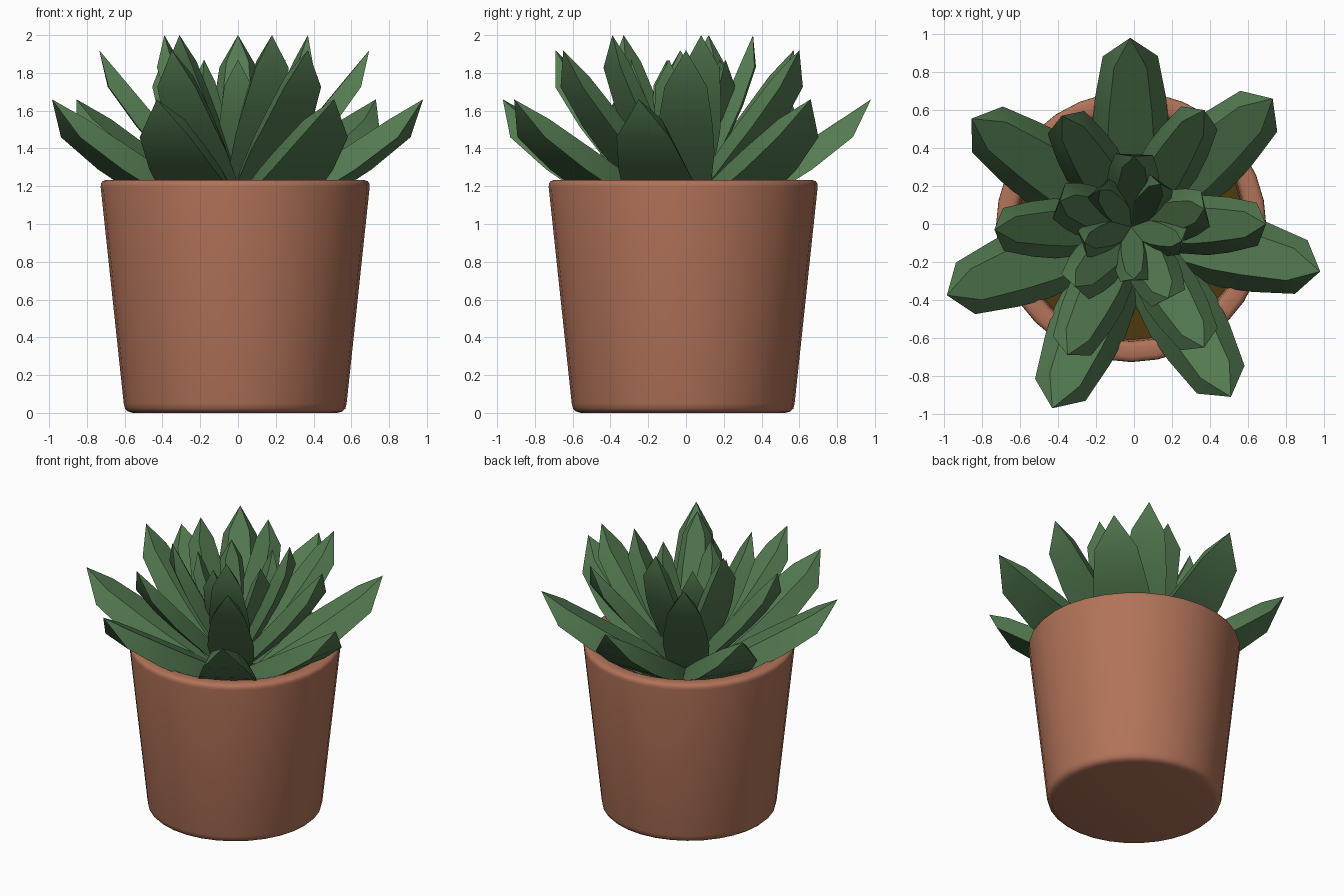
import bpy, bmesh, math
from mathutils import Vector

if "Cube" in bpy.data.objects:
    bpy.data.objects.remove(bpy.data.objects["Cube"])

CX, CY = -0.015, -0.015


def material(name, rgb):
    m = bpy.data.materials.new(name)
    m.diffuse_color = (*rgb, 1)
    m.use_nodes = True
    m.node_tree.nodes["Principled BSDF"].inputs["Base Color"].default_value = m.diffuse_color
    return m


TERRACOTTA = material("terracotta", (0.44, 0.17, 0.10))
GREEN = material("leaf green", (0.088, 0.195, 0.083))
SOIL = material("soil brown", (0.075, 0.042, 0.004))


def make_object(name, bm, mat, angle):
    bmesh.ops.recalc_face_normals(bm, faces=bm.faces)
    mesh = bpy.data.meshes.new(name)
    bm.to_mesh(mesh)
    bm.free()
    mesh.materials.append(mat)
    ob = bpy.data.objects.new(name, mesh)
    bpy.context.collection.objects.link(ob)
    for o in bpy.context.selected_objects:
        o.select_set(False)
    ob.select_set(True)
    bpy.context.view_layer.objects.active = ob
    bpy.ops.object.shade_smooth_by_angle(angle=math.radians(angle))
    return ob


def lathe(name, profile, mat, sides=32):
    """Revolve (radius, z) points that start and end on the axis."""
    bm = bmesh.new()
    rings = []
    for r, z in profile:
        if r == 0:
            rings.append([bm.verts.new((CX, CY, z))] * sides)
        else:
            rings.append([bm.verts.new((CX + r * math.cos(2 * math.pi * i / sides),
                                        CY + r * math.sin(2 * math.pi * i / sides), z))
                          for i in range(sides)])
    for a, b in zip(rings, rings[1:]):
        for i in range(sides):
            j = (i + 1) % sides
            bm.faces.new(list(dict.fromkeys((a[i], a[j], b[j], b[i]))))
    return make_object(name, bm, mat, 60)


# Tapered pot with rounded foot and rim, hollow at the top
lathe("pot", [(0, 0.0), (0.54, 0.0), (0.567, 0.007), (0.583, 0.022), (0.59, 0.05),
              (0.712, 1.195), (0.711, 1.213), (0.703, 1.226), (0.685, 1.233),
              (0.632, 1.233), (0.616, 1.227), (0.606, 1.214), (0.602, 1.195),
              (0.59, 1.03), (0, 1.03)], TERRACOTTA)
# Soil surface
lathe("soil", [(0, 1.04), (0.585, 1.04), (0.597, 1.09), (0, 1.09)], SOIL)

# Leaf sections: distance back from tip, half width, drop from top face to underside
SECTIONS = [(0.16, 0.145, 0.113), (0.39, 0.187, 0.136), (0.55, 0.202, 0.132),
            (0.74, 0.185, 0.118), (1.0, 0.12, 0.08)]
TOP = 0.6  # top face width compared with the underside


def leaf(name, tip, base_z, k):
    """Fleshy leaf: flat top face, sloped sides, wider flat underside, pointed tip."""
    base = Vector((CX, CY, base_z))
    tip = Vector(tip)
    length = (tip - base).length
    along = (tip - base).normalized()
    side = Vector((0, 0, 1)).cross(along).normalized()
    up = along.cross(side)
    bm = bmesh.new()
    point = bm.verts.new(tip)
    prev = None
    for back, half, drop in SECTIONS:
        c = tip - along * back * length
        low = c - up * drop * k
        wide = side * half * k
        cur = [bm.verts.new(p) for p in (c - wide * TOP, c + wide * TOP,
                                         low + wide, low - wide)]
        for i in range(4):
            j = (i + 1) % 4
            if prev:
                bm.faces.new((prev[i], prev[j], cur[j], cur[i]))
            else:
                bm.faces.new((point, cur[j], cur[i]))
        prev = cur
    bm.faces.new(prev)
    make_object(name, bm, GREEN, 35)


# Rosette rings: name, tip height, base height, thickness scale, tips seen from above
RINGS = [
    ("outer_leaf", 1.66, 1.00, 1.0,
     [(-0.02, 0.98), (0.73, 0.66), (0.98, -0.25), (0.51, -0.91),
      (-0.43, -0.97), (-0.985, -0.375), (-0.855, 0.555)]),
    ("middle_leaf", 1.92, 1.06, 0.78,
     [(0.695, 0.0), (0.37, 0.6), (-0.38, 0.57), (-0.735, -0.03),
      (-0.35, -0.69), (0.37, -0.65)]),
    ("inner_leaf", 2.0, 1.13, 0.68,
     [(0.0, 0.355), (0.37, 0.08), (0.18, -0.39), (-0.31, -0.33), (-0.39, 0.12)]),
    ("heart_leaf", 1.87, 1.13, 0.5,
     [(0.0, -0.29), (0.25, -0.09), (0.14, 0.21), (-0.18, 0.18), (-0.26, -0.1)]),
]
for name, tip_z, base_z, k, tips in RINGS:
    for n, (x, y) in enumerate(tips, 1):
        leaf(f"{name}_{n}", (x, y, tip_z), base_z, k)
